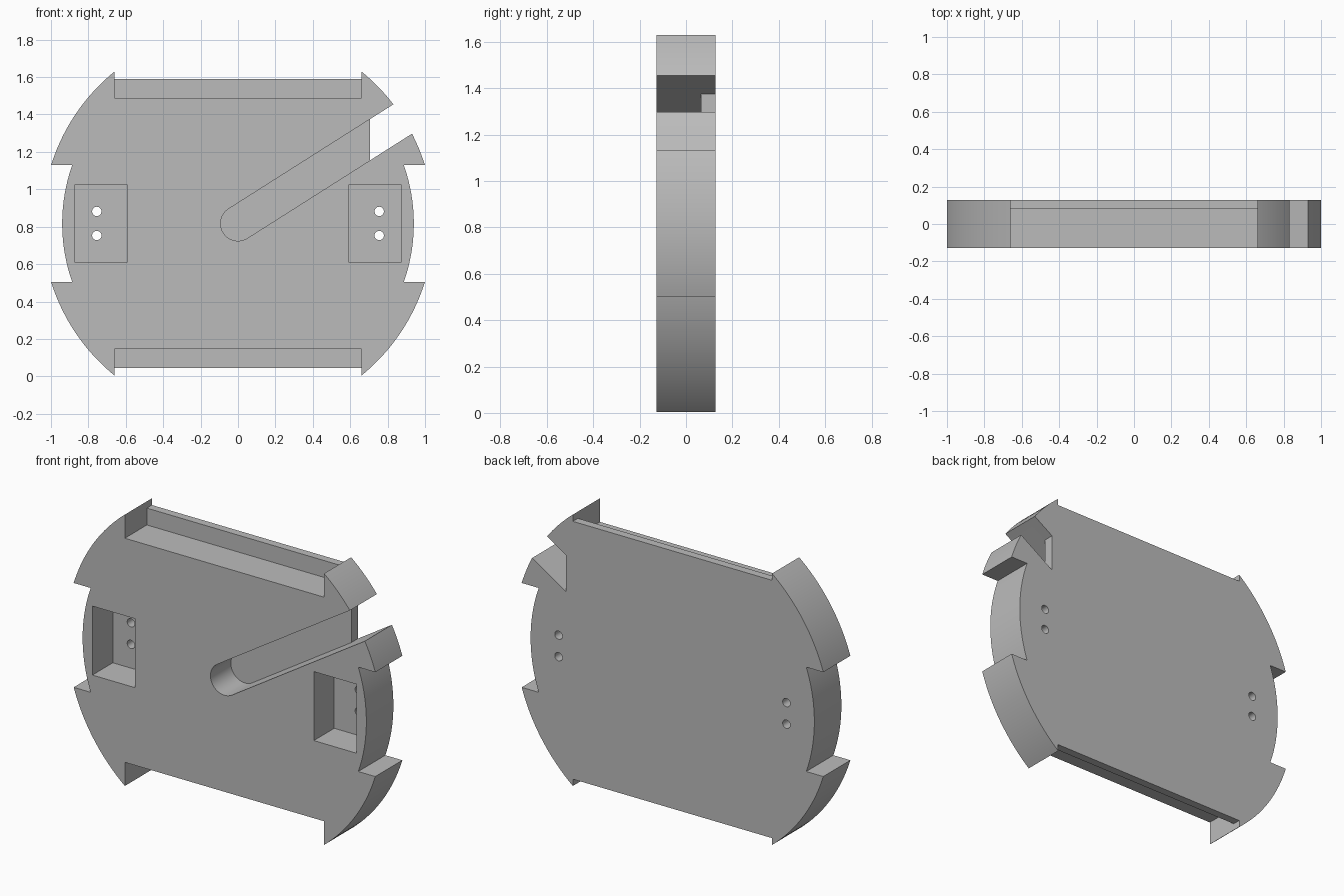
import bpy, bmesh, math
from mathutils import Vector

if "Cube" in bpy.data.objects:
    bpy.data.objects.remove(bpy.data.objects["Cube"], do_unlink=True)

CZ = 0.817        # height of the disc centre
HALF = 0.128      # half thickness
FAR = 0.4         # overshoot of through cuts
FLOOR = 0.065     # floor of the slot and pockets

grey = bpy.data.materials.new("plain grey")
grey.use_nodes = True
colour = (0.5, 0.5, 0.5, 1)
grey.diffuse_color = colour
grey.node_tree.nodes["Principled BSDF"].inputs["Base Color"].default_value = colour


def prism(name, points, y0, y1):
    """Extrude an outline, given about the disc centre, from y0 to y1."""
    bm = bmesh.new()
    face = bm.faces.new([bm.verts.new((x, y0, z + CZ)) for x, z in points])
    out = bmesh.ops.extrude_face_region(bm, geom=[face])
    verts = [v for v in out["geom"] if isinstance(v, bmesh.types.BMVert)]
    bmesh.ops.translate(bm, verts=verts, vec=(0, y1 - y0, 0))
    bmesh.ops.recalc_face_normals(bm, faces=bm.faces)
    mesh = bpy.data.meshes.new(name)
    bm.to_mesh(mesh)
    bm.free()
    mesh.materials.append(grey)
    ob = bpy.data.objects.new(name, mesh)
    bpy.context.collection.objects.link(ob)
    return ob


def arc(r, a0, a1, n, cx=0, cz=0):
    return [(cx + r * math.cos(a0 + (a1 - a0) * i / n),
             cz + r * math.sin(a0 + (a1 - a0) * i / n)) for i in range(n + 1)]


def rect(x0, x1, z0, z1):
    return [(x0, z0), (x1, z0), (x1, z1), (x0, z1)]


plate = prism("round_plate", arc(1.047, 0, math.tau, 160)[:-1], -HALF, HALF)


def cut(points, y0=-FAR, y1=FAR):
    cutter = prism("cutter", points, y0, y1)
    cutter.hide_render = True
    mod = plate.modifiers.new("cut", "BOOLEAN")
    mod.operation = "DIFFERENCE"
    mod.solver = "EXACT"
    mod.object = cutter
    bpy.context.view_layer.objects.active = plate
    bpy.ops.object.modifier_apply(modifier=mod.name)
    bpy.data.objects.remove(cutter, do_unlink=True)


# Flat top and bottom, each with a thin lip left at the back
for s in (1, -1):
    cut(rect(-0.66, 0.66, s * 0.772, s * 1.3))
    cut(rect(-0.66, 0.66, s * 0.671, s * 1.3), y1=0.08)

# Side recesses, square pockets and bolt holes
notch = 0.3125
a = math.asin(notch / 0.94)
for s in (1, -1):
    edge = arc(0.94, -a, a, 24) + [(1.3, notch), (1.3, -notch)]
    cut([(s * x, z) for x, z in edge])
    cut(rect(s * 0.592, s * 0.875, -0.206, 0.207), y1=FLOOR)
    for z in (-0.064, 0.065):
        cut(arc(0.025, 0, math.tau, 24, s * 0.755, z)[:-1])

# Slanted round-ended slot, open right through near the rim
R = 0.093
t = math.radians(32.4)
along = Vector((math.cos(t), math.sin(t)))
side = Vector((-along.y, along.x)) * R
far = along * 1.5
slot = arc(R, t + math.pi / 2, t + math.pi * 1.5, 24)
cut(slot + [tuple(far - side), tuple(far + side)], y1=FLOOR)


def at_x(offset, x):
    return tuple(offset + along * ((x - offset.x) / along.x))


cut([at_x(side, 0.705), at_x(-side, 0.705), tuple(far - side), tuple(far + side)])

# Smooth the curved walls while keeping the edges sharp
bpy.ops.object.select_all(action="DESELECT")
plate.select_set(True)
bpy.context.view_layer.objects.active = plate
bpy.ops.object.shade_smooth_by_angle(angle=math.radians(30))
